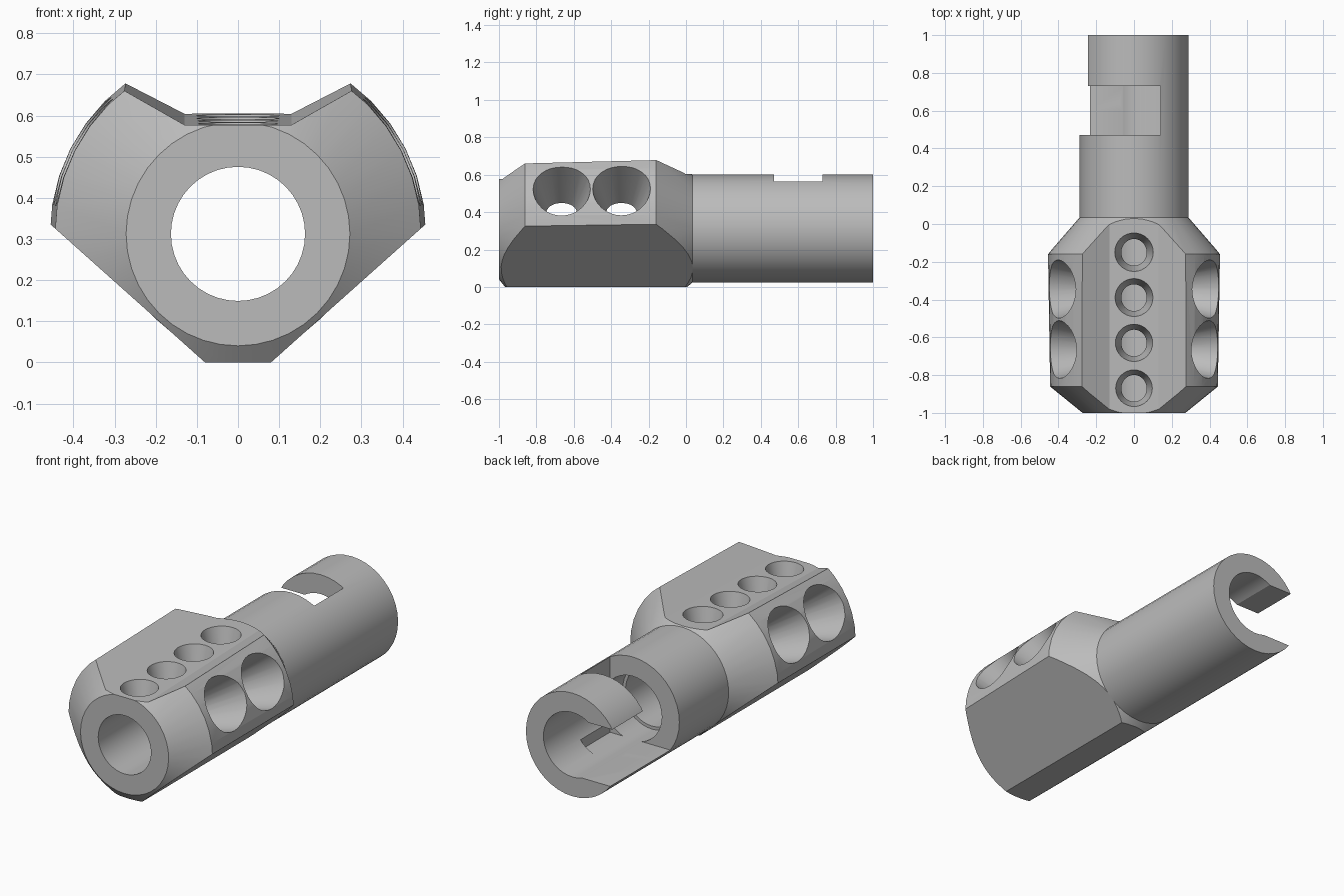
import bpy, bmesh, math
from mathutils import Matrix, Vector

AXIS_Z = 0.3125
JOINT_Y = 0.035

default = bpy.data.objects.get("Cube")
if default:
    bpy.data.objects.remove(default, do_unlink=True)

steel = bpy.data.materials.new("grey_steel")
steel.use_nodes = True
steel.diffuse_color = (0.5, 0.5, 0.5, 1)
steel.node_tree.nodes["Principled BSDF"].inputs["Base Color"].default_value = (0.5, 0.5, 0.5, 1)


def make_object(name, bm):
    bmesh.ops.recalc_face_normals(bm, faces=bm.faces)
    mesh = bpy.data.meshes.new(name)
    bm.to_mesh(mesh)
    bm.free()
    mesh.materials.append(steel)
    obj = bpy.data.objects.new(name, mesh)
    bpy.context.collection.objects.link(obj)
    return obj


def lathe(name, profile, segments=40):
    """Spin a closed (radius, y) profile about the bore axis."""
    bm = bmesh.new()
    verts = [bm.verts.new((r, y, AXIS_Z)) for r, y in profile]
    edges = [bm.edges.new((v, verts[i - 1])) for i, v in enumerate(verts)]
    bmesh.ops.spin(bm, geom=verts + edges, cent=(0, 0, AXIS_Z), axis=(0, 1, 0),
                   angle=math.tau, steps=segments, use_merge=True)
    bmesh.ops.remove_doubles(bm, verts=bm.verts, dist=1e-5)
    return make_object(name, bm)


def prism(name, sections):
    """Loft between two (y, outline) sections."""
    bm = bmesh.new()
    a, b = [[bm.verts.new((x, y, z)) for x, z in outline] for y, outline in sections]
    bm.faces.new(a)
    bm.faces.new(b)
    for i in range(len(a)):
        bm.faces.new((a[i - 1], a[i], b[i], b[i - 1]))
    return make_object(name, bm)


def box(name, x0, x1, y0, y1, z0, z1):
    outline = [(x0, z0), (x1, z0), (x1, z1), (x0, z1)]
    return prism(name, [(y0, outline), (y1, outline)])


def port(name, y, tilt, start, end, r1, r2):
    """Tapered cutter pointing away from the bore, tilted from vertical."""
    bm = bmesh.new()
    place = (Matrix.Translation((0, y, AXIS_Z)) @ Matrix.Rotation(tilt, 4, 'Y')
             @ Matrix.Translation((0, 0, (start + end) / 2)))
    bmesh.ops.create_cone(bm, cap_ends=True, segments=32, radius1=r1, radius2=r2,
                          depth=end - start, matrix=place)
    return make_object(name, bm)


def cut(target, cutter, operation='DIFFERENCE'):
    cutter.hide_render = True
    mod = target.modifiers.new("cut", 'BOOLEAN')
    mod.operation = operation
    mod.solver = 'EXACT'
    mod.object = cutter
    bpy.ops.object.select_all(action='DESELECT')
    bpy.context.view_layer.objects.active = target
    target.select_set(True)
    bpy.ops.object.modifier_apply(modifier=mod.name)
    bpy.data.objects.remove(cutter, do_unlink=True)


# Vented head: double-chamfered turning with a bore
head = lathe("vented_head", [(0.163, -1), (0.272, -1), (0.445, -0.86), (0.457, -0.16),
                             (0.288, JOINT_Y), (0.163, JOINT_Y)])


# Angular envelope: flat keel, slanted undersides, shallow valley on top
def outline(valley_z):
    half = [(0.08, 0), (0.68, 0.536), (0.68, valley_z + 0.3), (0.13, valley_z)]
    return half + [(-x, z) for x, z in reversed(half)]


cut(head, prism("envelope", [(-1.1, outline(0.574)), (0.1, outline(0.607))]), 'INTERSECT')

# Row of small ports on top, pair of large ports on each side
for i in range(4):
    cut(head, port("top_port", -0.87 + 0.24 * i, 0, 0.08, 0.34, 0.05, 0.115))
for side in (-1, 1):
    for y in (-0.665, -0.345):
        cut(head, port("side_port", y, side * math.radians(62), 0.1, 0.5, 0.068, 0.166))

# Rear shank: tube with a wider socket
shank = lathe("rear_shank", [(0.163, JOINT_Y), (0.288, JOINT_Y), (0.288, 1),
                             (0.18, 1), (0.18, 0.3), (0.163, 0.3)])

# Locking slot: open side channel plus a window over the top
cut(shank, box("channel", -0.5, 0, 0.6, 1.1, AXIS_Z - 0.17, AXIS_Z + 0.15))
cut(shank, box("window", -0.5, 0.14, 0.47, 0.73, AXIS_Z - 0.17, 0.8))

# Smooth turned surfaces, crisp machined edges
for obj in (head, shank):
    bpy.ops.object.select_all(action='DESELECT')
    bpy.context.view_layer.objects.active = obj
    obj.select_set(True)
    bpy.ops.object.shade_smooth_by_angle(angle=math.radians(25))
